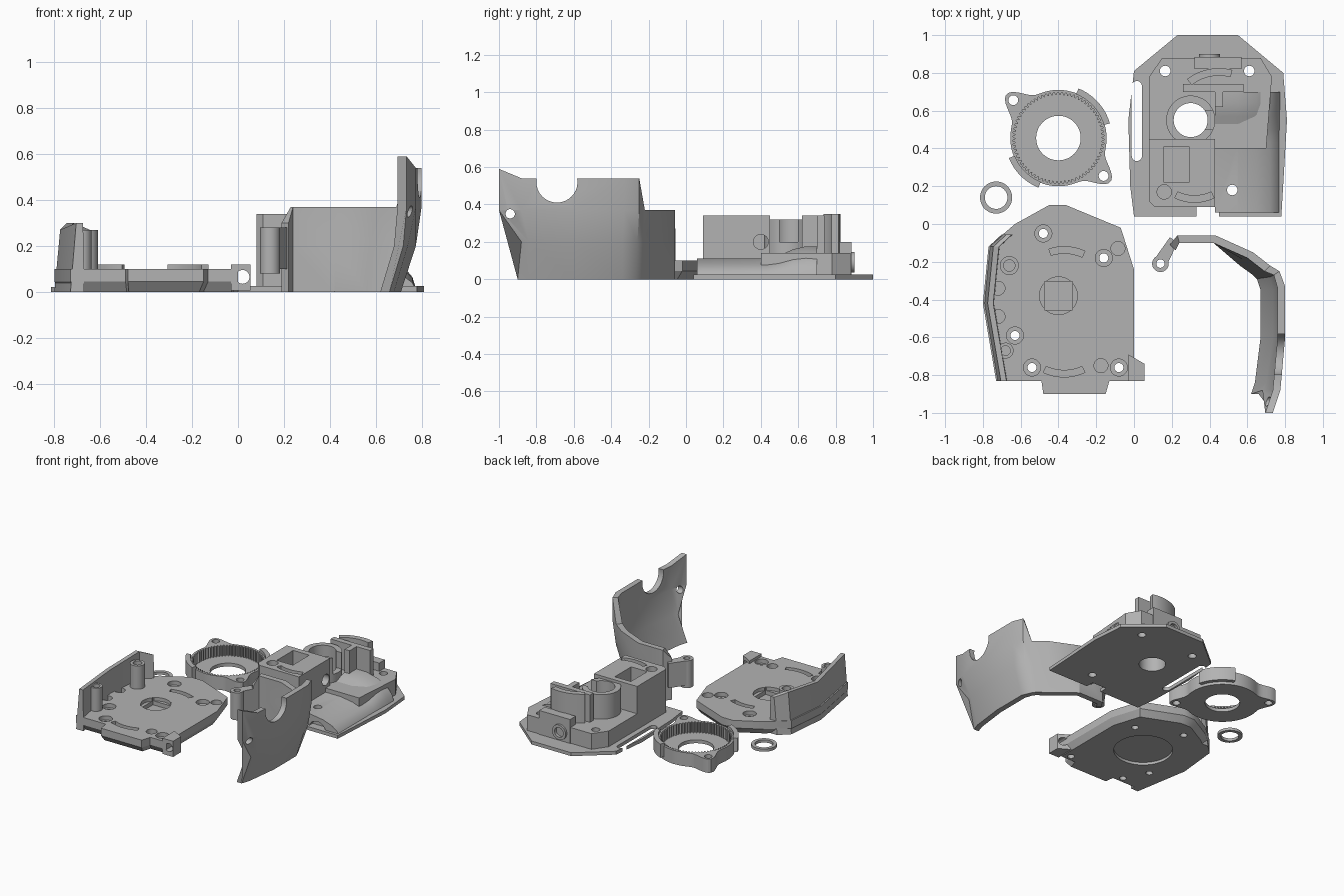
import bpy, bmesh
from math import sin, cos, pi, radians
from mathutils import Vector

cube = bpy.data.objects.get("Cube")
if cube:
    bpy.data.objects.remove(cube)

grey = bpy.data.materials.new("plain grey")
grey.use_nodes = True
grey.diffuse_color = (0.45, 0.45, 0.45, 1)
grey.node_tree.nodes["Principled BSDF"].inputs["Base Color"].default_value = (0.45, 0.45, 0.45, 1)
parts = []


def loft(name, rings):
    """Skin a list of equal closed loops and cap both ends."""
    bm = bmesh.new()
    loops = [[bm.verts.new(p) for p in ring] for ring in rings]
    n = len(loops[0])
    for a, b in zip(loops, loops[1:]):
        for i in range(n):
            j = (i + 1) % n
            bm.faces.new((a[i], a[j], b[j], b[i]))
    bm.faces.new(loops[0])
    bm.faces.new(loops[-1])
    bmesh.ops.recalc_face_normals(bm, faces=bm.faces)
    me = bpy.data.meshes.new(name)
    bm.to_mesh(me)
    bm.free()
    me.materials.append(grey)
    ob = bpy.data.objects.new(name, me)
    bpy.context.collection.objects.link(ob)
    parts.append(ob)
    return ob


def prism(name, pts, z0, z1):
    return loft(name, [[(x, y, z) for x, y in pts] for z in (z0, z1)])


def box(name, x0, x1, y0, y1, z0, z1):
    return prism(name, [(x0, y0), (x1, y0), (x1, y1), (x0, y1)], z0, z1)


def circle(x, y, r, n=32):
    return [(x + r * cos(2 * pi * i / n), y + r * sin(2 * pi * i / n)) for i in range(n)]


def arc(x, y, r0, r1, a0, a1, n=12):
    angles = [radians(a0 + (a1 - a0) * i / n) for i in range(n + 1)]
    side = lambda r, seq: [(x + r * cos(a), y + r * sin(a)) for a in seq]
    return side(r1, angles) + side(r0, angles[::-1])


def disc(name, x, y, r, z0, z1, n=32):
    return prism(name, circle(x, y, r, n), z0, z1)


def rod_x(name, y, z, r, x0, x1):
    return loft(name, [[(x, a, b) for a, b in circle(y, z, r)] for x in (x0, x1)])


def rod_y(name, x, z, r, y0, y1):
    return loft(name, [[(a, y, b) for a, b in circle(x, z, r)] for y in (y0, y1)])


def cut(cutter, *targets):
    """Subtract a cutter from the targets, then throw it away."""
    for ob in targets:
        mod = ob.modifiers.new("cut", 'BOOLEAN')
        mod.operation, mod.solver, mod.object = 'DIFFERENCE', 'EXACT', cutter
        bpy.context.view_layer.update()
        done = ob.evaluated_get(bpy.context.evaluated_depsgraph_get())
        me = bpy.data.meshes.new_from_object(done)
        ob.modifiers.clear()
        ob.data = me
    parts.remove(cutter)
    bpy.data.objects.remove(cutter)


# Ring gear with two ears, inner teeth and two raised lugs
gx, gy = -0.4, 0.455
outline = []
for i in range(120):
    a = 2 * pi * i / 120
    r = 0.255 + 0.105 * max(0, cos(2 * (a - radians(140)))) ** 10
    outline.append((gx + r * cos(a), gy + r * sin(a)))
gear = prism("ring_gear", outline, 0, 0.1)
teeth = []
for i in range(280):
    a = 2 * pi * i / 280
    r = 0.228 if i % 4 < 2 else 0.242
    teeth.append((gx + r * cos(a), gy + r * sin(a)))
cut(prism("c", teeth, 0.025, 0.2), gear)
cut(disc("c", gx, gy, 0.118, -0.1, 0.2, 48), gear)
for a in (140, 320):
    cut(disc("c", gx + 0.312 * cos(radians(a)), gy + 0.312 * sin(radians(a)), 0.026, -0.1, 0.2), gear)
prism("gear_lug_back", arc(gx, gy, 0.25, 0.283, 16, 68), 0.02, 0.12)
prism("gear_lug_front", arc(gx, gy, 0.25, 0.283, 202, 248), 0.02, 0.12)

# Washer
washer = disc("washer", -0.73, 0.14, 0.085, 0, 0.02, 48)
cut(disc("c", -0.73, 0.14, 0.06, -0.1, 0.1, 48), washer)

# Base plate with a chamfered underside
plan = [(-.73, -.83), (-.49, -.83), (-.48, -.9), (-.15, -.9), (-.13, -.83), (0, -.83),
        (0, -.24), (-.07, -.02), (-.36, .1), (-.45, .1), (-.63, 0), (-.77, -.12), (-.8, -.42)]
small = [(-.42 + (x + .42) * .93, -.4 + (y + .4) * .93) for x, y in plan]
base = loft("base_plate", [[(x, y, z) for x, y in ring] for ring, z in ((small, 0), (plan, .045), (plan, .1))])
cut(disc("c", -.4, -.38, .2, -.1, .02, 48), base)
cut(disc("c", -.4, -.38, .1, .075, .2, 48), base)
cut(box("c", -.475, -.325, -.455, -.305, .045, .2), base)
for x, y in ((-.48, -.05), (-.16, -.18), (-.54, -.76), (-.08, -.76), (-.63, -.59)):
    cut(disc("c", x, y, .045, .07, .2), base)
    cut(disc("c", x, y, .024, -.1, .2), base)
for x, y in ((-.175, -.75), (-.085, -.13), (-.72, -.34), (-.72, -.49)):
    cut(disc("c", x, y, .037, .04, .2), base)
cut(prism("c", arc(-.37, -.38, .225, .26, 65, 108), .04, .2), base)
cut(prism("c", arc(-.37, -.55, .225, .26, 245, 295), .04, .2), base)

# Leaning wall, posts and corner lug of the base
wall = []
for x, y, h in ((-.73, -.83, .3), (-.8, -.42, .27), (-.77, -.12, .3), (-.7, -.055, .27)):
    wall.append([(x, y, 0), (x + .025, y, h), (x + .055, y, h), (x + .06, y, 0)])
loft("base_wall", wall)
for x, y, r in ((-.66, -.22, .05), (-.68, -.67, .042)):
    post = disc("base_post", x, y, r, .05, .27)
    cut(disc("c", x, y, r * .6, .2, .4), post)
lug = prism("base_corner_lug", [(-.03, -.83), (.055, -.83), (.055, -.74), (-.03, -.69)], .005, .12)
cut(rod_y("c", .02, .065, .03, -1, -.6), lug)

# Curved side cover: bottom, middle and upper points, height, inward offset
sections = [
    ((.19, -.11), (.19, -.11), (.19, -.11), .3, (.03, -.03)),
    ((.23, -.06), (.23, -.06), (.23, -.06), .37, (.01, -.04)),
    ((.43, -.06), (.43, -.06), (.43, -.06), .37, (-.01, -.04)),
    ((.59, -.19), (.61, -.16), (.63, -.15), .37, (-.03, -.03)),
    ((.66, -.24), (.7, -.23), (.72, -.22), .37, (-.03, -.03)),
    ((.68, -.27), (.75, -.26), (.77, -.25), .54, (-.03, -.02)),
    ((.71, -.34), (.775, -.34), (.8, -.33), .54, (-.04, -.01)),
    ((.71, -.6), (.775, -.6), (.8, -.6), .54, (-.04, 0)),
    ((.68, -.84), (.74, -.84), (.775, -.88), .54, (-.04, 0)),
    ((.66, -.9), (.72, -.88), (.735, -1), .59, (-.04, 0))]
rings = []
for low, mid, up, h, (dx, dy) in sections:
    outer = [(*low, 0), (*mid, .2), (*up, min(.37, h - .01)), (*up, h)]
    rings.append(outer + [(x + dx, y + dy, z) for x, y, z in outer[::-1]])
cover = loft("side_cover", rings)
cut(rod_x("c", -.69, .52, .11, .5, 1), cover)
cut(rod_x("c", -.94, .35, .025, .5, 1), cover)
arm = prism("cover_arm", [(.19, -.07), (.23, -.1), (.175, -.215), (.105, -.19)], .1, .28)
eye = disc("cover_eye", .14, -.21, .044, .08, .28)
cut(disc("c", .14, -.21, .022, 0, .4), arm, eye)

# Housing flange and rear shelf
flange = prism("housing_flange", [
    (0, .04), (.33, .04), (.33, .1), (.45, .1), (.45, .04), (.78, .04), (.81, .55), (.79, .8),
    (.55, 1), (.23, 1), (0, .81), (-.03, .55), (-.02, .2)], 0, .025)
shelf = prism("housing_shelf", [(.08, .4), (.7, .4), (.73, .78), (.67, .88), (.15, .88), (.08, .78)], .01, .14)
rim = box("housing_rear_rim", .32, .57, .82, .885, .01, .2)
cut(prism("c", circle(.015, .36, .027) [16:] + circle(.015, .73, .027)[:17], -.1, .1), flange)

# Tall front block with a pocket and a cross hole
block = prism("housing_block", [(.08, .12), (.11, .09), (.43, .09), (.43, .45), (.08, .45)], .01, .34)
cut(box("c", .16, .29, .22, .41, .2, .5), block)
cut(prism("c", arc(.32, .36, .21, .245, 245, 295), .28, .5), block)
cut(rod_x("c", .4, .2, .04, .3, .6), block)
cut(disc("c", .16, .17, .038, .2, .5), block)

# Bearing boss, open at the right
boss = disc("housing_boss", .3, .55, .13, .01, .32, 48)
cut(box("c", .35, .6, .5, .6, .2, .5), boss)
cut(disc("c", .3, .55, .09, -.1, .6, 48), flange, shelf, block, boss)

# Upright plates at the back
box("housing_back_plate", .26, .58, .7, .74, .1, .34)
box("housing_side_plate", .43, .47, .62, .74, .1, .34)
prism("housing_curved_tab", arc(.45, .55, .235, .275, 75, 128), .1, .35)

# Rounded low shell on the right, rising to the rear
profile = [(.43, .01), (.43, .11), (.55, .11), (.65, .095), (.72, .07), (.76, .04), (.775, .01)]
shell = loft("housing_shell", [[(x, y, z * k) for x, z in profile]
             for y, k in ((.06, 1), (.43, 1), (.5, 1.15), (.57, 1.45), (.64, 1.6), (.7, 1.6))])
cut(rod_y("c", .6, .0, .07, 0, .1), shell)

# Screw holes and rear port
for x, y in ((.165, .81), (.61, .81), (.52, .18)):
    cut(disc("c", x, y, .028, -.1, .6), flange, shelf, shell)
port = rod_y("housing_port", .4, .09, .055, .84, .9)
cut(rod_y("c", .4, .09, .035, .83, 1), port, rim)

# Smooth shading with crisp edges
bpy.ops.object.select_all(action='DESELECT')
for ob in parts:
    ob.select_set(True)
bpy.context.view_layer.objects.active = parts[0]
bpy.ops.object.shade_smooth_by_angle(angle=radians(30))
